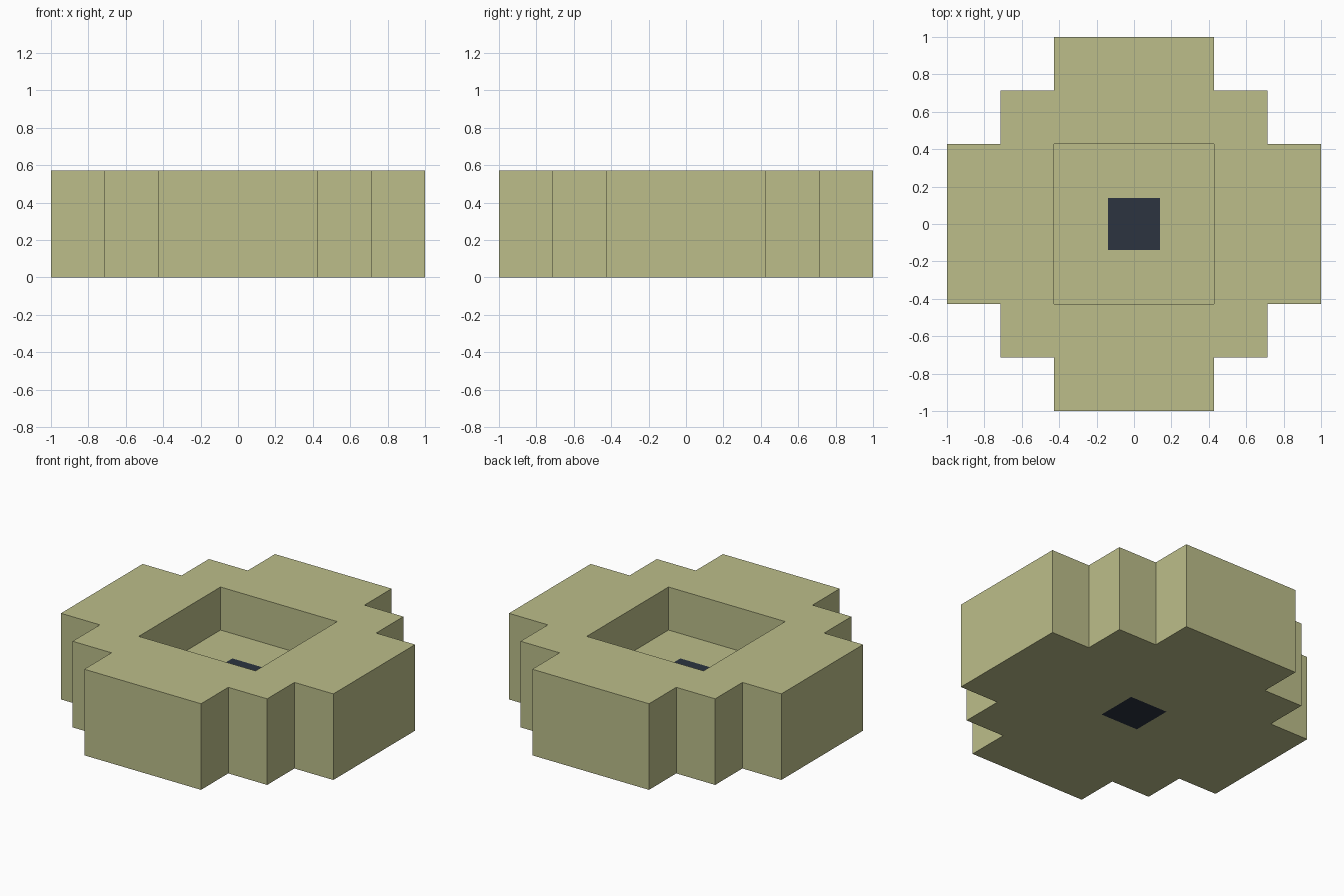
import bpy
import bmesh

if "Cube" in bpy.data.objects:
    bpy.data.objects.remove(bpy.data.objects["Cube"], do_unlink=True)

U = 1 / 7            # module of the stepped plan
TOP, FLOOR = 4 * U, 2 * U


def material(name, rgb):
    mat = bpy.data.materials.new(name)
    mat.use_nodes = True
    colour = (*rgb, 1)
    mat.diffuse_color = colour
    mat.node_tree.nodes["Principled BSDF"].inputs["Base Color"].default_value = colour
    return mat


def turned(points):
    """Repeat one quarter of a plan outline four times around the centre."""
    outline = []
    for _ in range(4):
        outline += points
        points = [(-y, x) for x, y in points]
    return outline


bm = bmesh.new()


def ring(plan, z):
    """Closed loop of edges at one height."""
    verts = [bm.verts.new((x * U, y * U, z)) for x, y in plan]
    for a, b in zip(verts, verts[1:] + verts[:1]):
        bm.edges.new((a, b))
    return verts


def walls(low, high):
    """Quads between two matching rings."""
    n = len(low)
    for i in range(n):
        j = (i + 1) % n
        bm.faces.new((low[i], low[j], high[j], high[i]))


def fill_between(outer, inner):
    """Flat face with a square opening."""
    edges = []
    for loop in (outer, inner):
        edges += [bm.edges.get((a, b)) for a, b in zip(loop, loop[1:] + loop[:1])]
    bmesh.ops.triangle_fill(bm, edges=edges, use_beauty=True)


# Plans: stepped outer wall, square pocket, dark centre square
stepped = turned([(7, 3), (5, 3), (5, 5), (3, 5), (3, 7)])
pocket = turned([(3, 3)])
centre = turned([(0.97, 0.97)])

base, rim = ring(stepped, 0), ring(stepped, TOP)
pocket_top, pocket_floor = ring(pocket, TOP), ring(pocket, FLOOR)
centre_top, centre_base = ring(centre, FLOOR), ring(centre, 0)

# Flat surfaces first, then the upright walls
fill_between(rim, pocket_top)
fill_between(base, centre_base)
walls(pocket_floor, centre_top)
walls(base, rim)
walls(pocket_floor, pocket_top)

# Dark squares on the pocket floor and underside
for loop in (centre_top, centre_base):
    bm.faces.new(loop).material_index = 1

bmesh.ops.recalc_face_normals(bm, faces=bm.faces)
mesh = bpy.data.meshes.new("stepped_basin")
bm.to_mesh(mesh)
bm.free()
mesh.materials.append(material("pale_olive", (0.503, 0.515, 0.254)))
mesh.materials.append(material("dark_slate", (0.025, 0.034, 0.051)))
basin = bpy.data.objects.new("stepped_basin", mesh)
bpy.context.collection.objects.link(basin)
